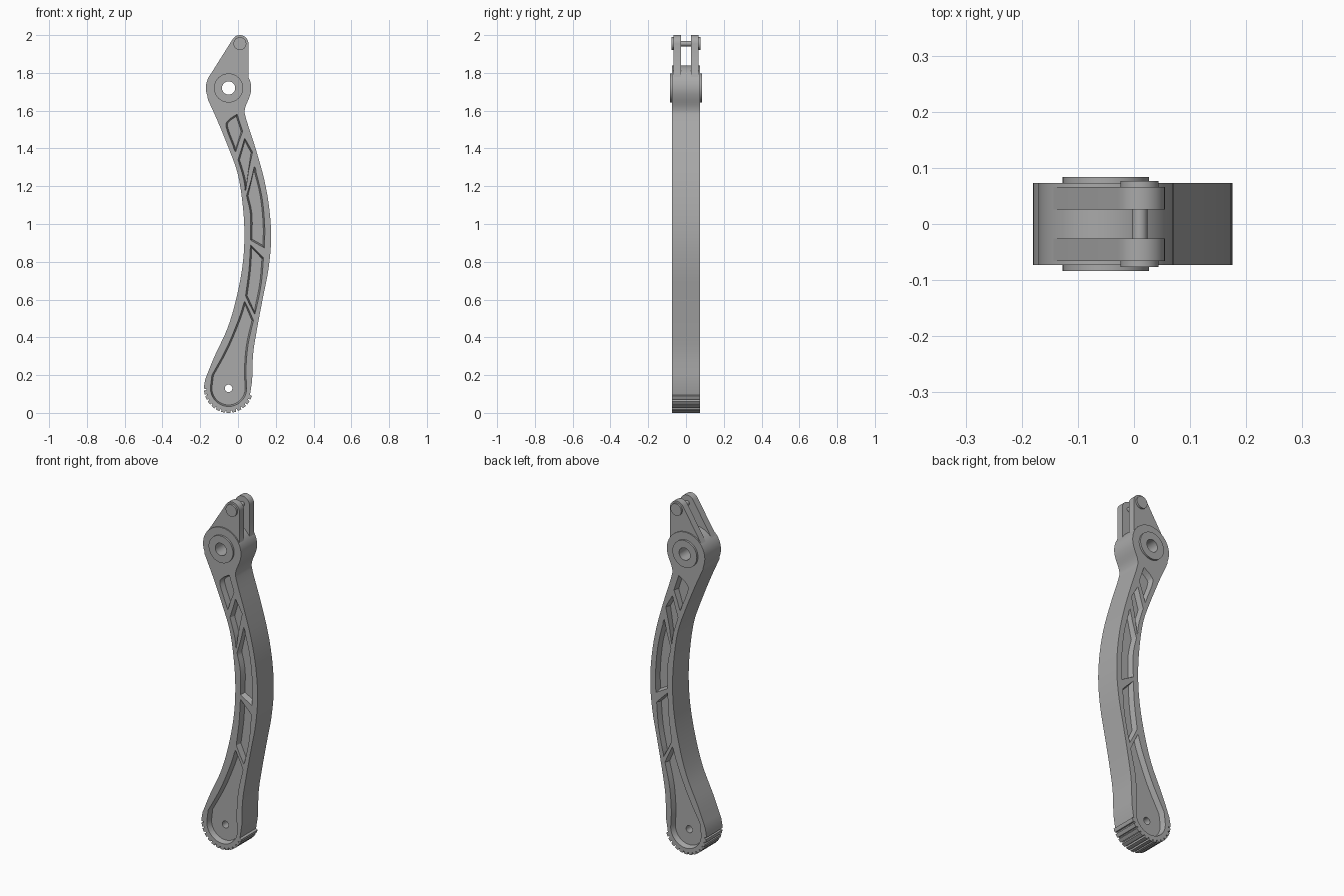
import bpy, bmesh
from math import sin, cos, radians
from mathutils import Vector

if "Cube" in bpy.data.objects:
    bpy.data.objects.remove(bpy.data.objects["Cube"])

grey = bpy.data.materials.new("satin grey")
grey.use_nodes = True
colour = (0.4, 0.4, 0.4, 1)
grey.diffuse_color = colour
grey.node_tree.nodes["Principled BSDF"].inputs["Base Color"].default_value = colour

HUB, FOOT, TIP = (-0.05, 1.72), (-0.05, 0.13), (0.01, 1.955)
HALF = 0.073        # half thickness of the arm
FLOOR = 0.042       # half thickness of the web inside the pockets


def arc(centre, radius, start, end, steps=24):
    angles = [radians(start + (end - start) * i / steps) for i in range(steps + 1)]
    return [(centre[0] + radius * cos(a), centre[1] + radius * sin(a)) for a in angles]


def circle(centre, radius, steps=40):
    return arc(centre, radius, 0, 360, steps)[:-1]


def spline(points, steps=5):
    """Smooth curve through the points."""
    p = [Vector(q) for q in points]
    p = [2 * p[0] - p[1]] + p + [2 * p[-1] - p[-2]]
    out = []
    for a, b, c, d in zip(p, p[1:], p[2:], p[3:]):
        for i in range(steps):
            t = i / steps
            out.append(tuple(0.5 * (2 * b + (c - a) * t + (2 * a - 5 * b + 4 * c - d) * t * t
                                    + (3 * b - a - 3 * c + d) * t ** 3)))
    return out + [tuple(points[-1])]


def join(*parts):
    """Chain curves into one closed loop without doubled points."""
    loop = []
    for part in parts:
        for q in part:
            if not loop or (Vector(q) - Vector(loop[-1])).length > 0.001:
                loop.append(q)
    if (Vector(loop[0]) - Vector(loop[-1])).length < 0.001:
        loop.pop()
    return loop


def inset(loop, amount):
    """Move a loop inwards by an even amount."""
    pts = [Vector(q) for q in loop]
    n = len(pts)
    area = sum(pts[i - 1].cross(pts[i]) for i in range(n))
    side = 1 if area > 0 else -1
    out = []
    for i in range(n):
        e1 = (pts[i] - pts[i - 1]).normalized()
        e2 = (pts[(i + 1) % n] - pts[i]).normalized()
        n1, n2 = Vector((-e1.y, e1.x)), Vector((-e2.y, e2.x))
        out.append(pts[i] + (n1 + n2) * side * amount / max(1 + n1.dot(n2), 0.4))
    return out


def prism(name, loop, y0, y1, end_loop=None):
    """Solid between a loop at depth y0 and a matching loop at depth y1."""
    bm = bmesh.new()
    a = [bm.verts.new((x, y0, z)) for x, z in loop]
    b = [bm.verts.new((x, y1, z)) for x, z in (end_loop or loop)]
    bm.faces.new(a)
    bm.faces.new(b)
    for i in range(len(a)):
        bm.faces.new((a[i - 1], a[i], b[i], b[i - 1]))
    bmesh.ops.recalc_face_normals(bm, faces=bm.faces)
    mesh = bpy.data.meshes.new(name)
    bm.to_mesh(mesh)
    bm.free()
    mesh.materials.append(grey)
    obj = bpy.data.objects.new(name, mesh)
    bpy.context.collection.objects.link(obj)
    return obj


def cut(obj, cutters):
    for c in cutters:
        c.hide_render = True
        mod = obj.modifiers.new("cut", "BOOLEAN")
        mod.operation, mod.solver, mod.object = "DIFFERENCE", "EXACT", c
    graph = bpy.context.evaluated_depsgraph_get()
    mesh = bpy.data.meshes.new_from_object(obj.evaluated_get(graph))
    obj.modifiers.clear()
    obj.data = mesh
    for c in cutters:
        bpy.data.objects.remove(c)


# Toothed foot edge, from the left side round the bottom to the right side
teeth = []
COUNT, FIRST, PITCH = 13, 172, 13.4
for k in range(COUNT):
    a = FIRST + k * PITCH
    teeth += arc(FOOT, 0.13, a, a + PITCH * 0.66, 3)
    teeth += arc(FOOT, 0.118, a + PITCH * 0.74, a + PITCH * 0.92, 1)

# Curved arm with round head
right_side = [(0.075, 0.17), (0.08, 0.31), (0.1, 0.44), (0.13, 0.6), (0.161, 0.76),
              (0.175, 0.915), (0.167, 1.07), (0.14, 1.23), (0.093, 1.4), (0.042, 1.56),
              (0.037, 1.61), (0.06, 1.67)]
left_side = [(-0.16, 1.66), (-0.108, 1.545), (-0.045, 1.39), (0, 1.26), (0.025, 1.1),
             (0.034, 0.94), (0.024, 0.78), (-0.008, 0.61), (-0.055, 0.45),
             (-0.124, 0.3), (-0.173, 0.18)]
arm = prism("arm", join(spline(right_side), arc(HUB, 0.12, -15, 203, 40),
                        spline(left_side), teeth), -HALF, HALF)

# Drafted pockets, separated by slanted ribs, on both faces
pockets = [
    join(spline([(-0.013, 1.38), (-0.062, 1.51), (-0.05, 1.55), (-0.005, 1.582)]),
         [(0.025, 1.49)]),
    join([(0.035, 1.455), (0.077, 1.38)], spline([(0.04, 1.175), (0.027, 1.25), (0, 1.34)])),
    join(spline([(0.087, 1.307), (0.125, 1.153), (0.141, 1), (0.14, 0.873)]),
         spline([(0.066, 0.915), (0.066, 1.05), (0.045, 1.15)])),
    join(spline([(0.135, 0.82), (0.122, 0.677), (0.09, 0.52)]),
         spline([(0.04, 0.62), (0.058, 0.757), (0.066, 0.89)])),
    join(spline([(0.082, 0.49), (0.053, 0.36), (0.042, 0.23), (0.045, 0.15)]),
         arc(FOOT, 0.096, 8, -188),
         spline([(-0.138, 0.2), (-0.06, 0.344), (0.005, 0.5), (0.034, 0.593)])),
]
DRAFT = 0.008
cutters = [prism("cutter", inset(p, DRAFT), s * FLOOR, s * 2 * HALF - s * FLOOR, inset(p, -DRAFT))
           for p in pockets for s in (-1, 1)]
cutters.append(prism("cutter", circle(FOOT, 0.02), -1, 1))
cutters.append(prism("cutter", circle(HUB, 0.06), -1, 1))
cut(arm, cutters)

# Hub bushing, proud of both faces, with the through hole
bushing = prism("hub_bushing", circle(HUB, 0.077, 48), -0.084, 0.084)
cut(bushing, [prism("cutter", circle(HUB, 0.035), -1, 1)])

# Fork prongs above the hub, with the hub hole cleared
prong_outline = join(arc(TIP, 0.045, 0, 148, 16), arc(HUB, 0.119, 148, 180, 8),
                     [(-0.13, 1.68), (0.03, 1.68)], arc(HUB, 0.119, 0, 28, 6))
parts = [arm, bushing]
for side, label in ((-1, "front"), (1, "back")):
    prong = prism(label + "_prong", prong_outline, side * 0.026, side * 0.066)
    cut(prong, [prism("cutter", circle(HUB, 0.06), -1, 1)])
    head = prism(label + "_pin_head", circle(TIP, 0.034), side * 0.06, side * 0.077)
    parts += [prong, head]

# Cross pin between the prongs
parts.append(prism("cross_pin", circle(TIP, 0.014, 24), -0.065, 0.065))

# Smooth shading with sharp edges kept
bpy.ops.object.select_all(action="DESELECT")
for obj in parts:
    obj.select_set(True)
bpy.context.view_layer.objects.active = arm
bpy.ops.object.shade_smooth_by_angle(angle=radians(30))
